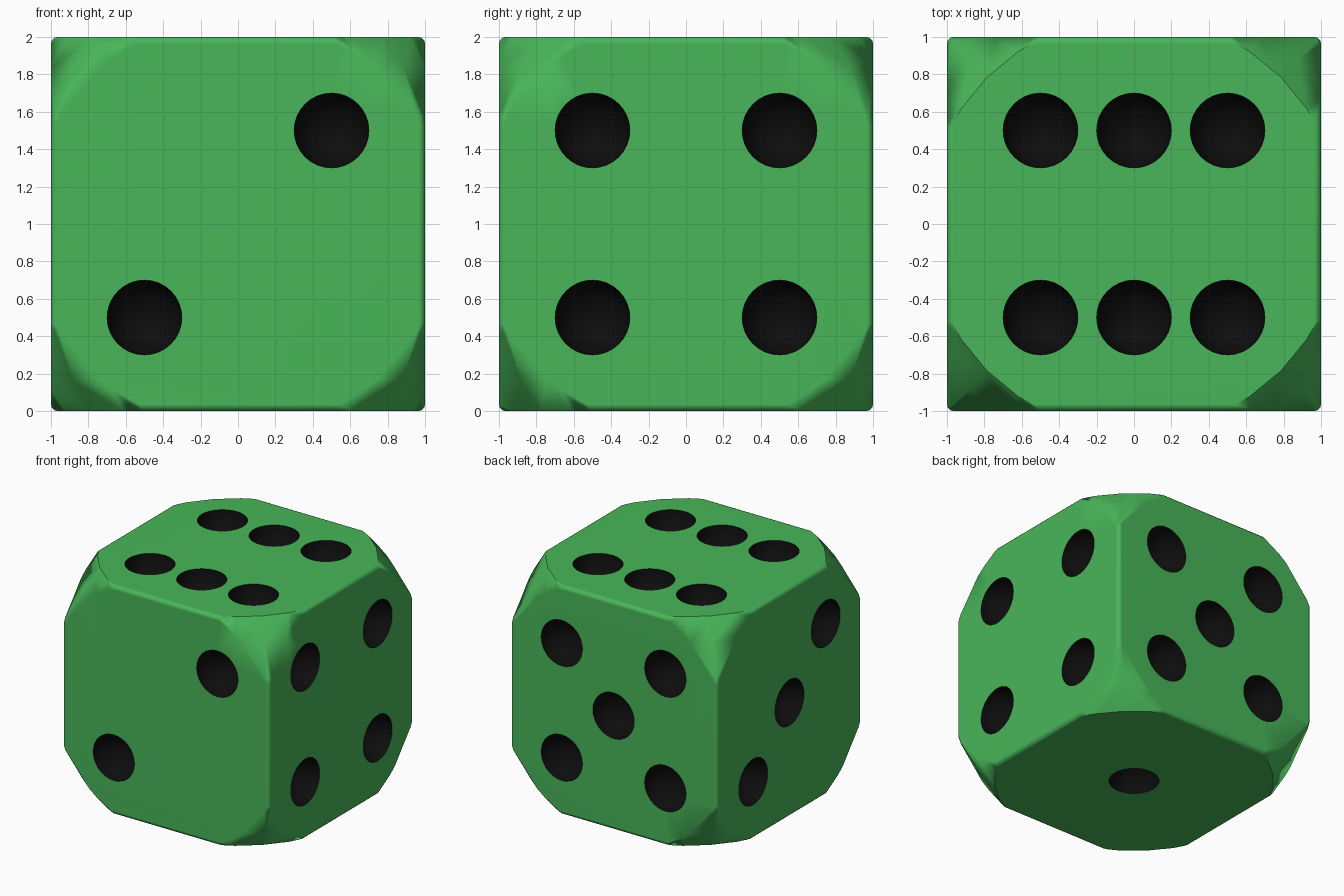
import bpy, bmesh, math
from mathutils import Matrix, Vector

if "Cube" in bpy.data.objects:
    bpy.data.objects.remove(bpy.data.objects["Cube"])


def material(name, color):
    m = bpy.data.materials.new(name)
    m.diffuse_color = color
    m.use_nodes = True
    m.node_tree.nodes["Principled BSDF"].inputs["Base Color"].default_value = m.diffuse_color
    return m


MATS = [material("green", (0.065, 0.47, 0.10, 1)), material("black", (0.004, 0.004, 0.004, 1))]
CENTRE = Vector((0, 0, 1))


def make_object(name, bm, slot=0):
    for f in bm.faces:
        f.material_index = slot
        f.smooth = True
    mesh = bpy.data.meshes.new(name)
    bm.to_mesh(mesh)
    bm.free()
    for m in MATS:
        mesh.materials.append(m)
    ob = bpy.data.objects.new(name, mesh)
    bpy.context.collection.objects.link(ob)
    return ob


def boolean(target, cutter, operation):
    cutter.hide_render = True
    mod = target.modifiers.new("cut", 'BOOLEAN')
    mod.operation = operation
    mod.solver = 'EXACT'
    mod.material_mode = 'INDEX'
    mod.object = cutter
    bpy.context.view_layer.objects.active = target
    bpy.ops.object.modifier_apply(modifier=mod.name)
    bpy.data.objects.remove(cutter)


# Cube with slightly rounded edges
bm = bmesh.new()
bmesh.ops.create_cube(bm, size=2, matrix=Matrix.Translation(CENTRE))
bmesh.ops.bevel(bm, geom=bm.edges[:], offset=0.035, segments=3, profile=0.5, affect='EDGES')
die = make_object("die", bm)

# Corners trimmed by a sphere
bm = bmesh.new()
bmesh.ops.create_uvsphere(bm, u_segments=32, v_segments=16, radius=1.5,
                          matrix=Matrix.Translation(CENTRE))
boolean(die, make_object("corner_trimmer", bm), 'INTERSECT')

# Pips per face: (normal, right, up, [(u, v), ...]) seen from outside
P = 0.5
corners = [(-P, -P), (P, -P), (-P, P), (P, P)]
X, Y, Z = Vector((1, 0, 0)), Vector((0, 1, 0)), Vector((0, 0, 1))
faces = [
    (-Z, X, -Y, [(0, 0)]),
    (-Y, X, Z, [(-P, -P), (P, P)]),
    (-X, -Y, Z, [(-P, -P), (0, 0), (P, P)]),
    (X, Y, Z, corners),
    (Y, -X, Z, corners + [(0, 0)]),
    (Z, X, Y, corners + [(0, -P), (0, P)]),
]
bm = bmesh.new()
for normal, right, up, spots in faces:
    turn = Matrix((right, up, normal)).transposed().to_4x4()
    for u, v in spots:
        place = Matrix.Translation(CENTRE + normal * 1.001 + right * u + up * v)
        bmesh.ops.create_uvsphere(bm, u_segments=32, v_segments=16, radius=0.2,
                                  matrix=place @ turn)
boolean(die, make_object("pip_cutter", bm, 1), 'DIFFERENCE')

# Smooth shading with crisp pip rims
bpy.ops.object.select_all(action='DESELECT')
die.select_set(True)
bpy.context.view_layer.objects.active = die
bpy.ops.object.shade_smooth_by_angle(angle=math.radians(50))
weighted = die.modifiers.new("weighted_normals", 'WEIGHTED_NORMAL')
weighted.keep_sharp = True
